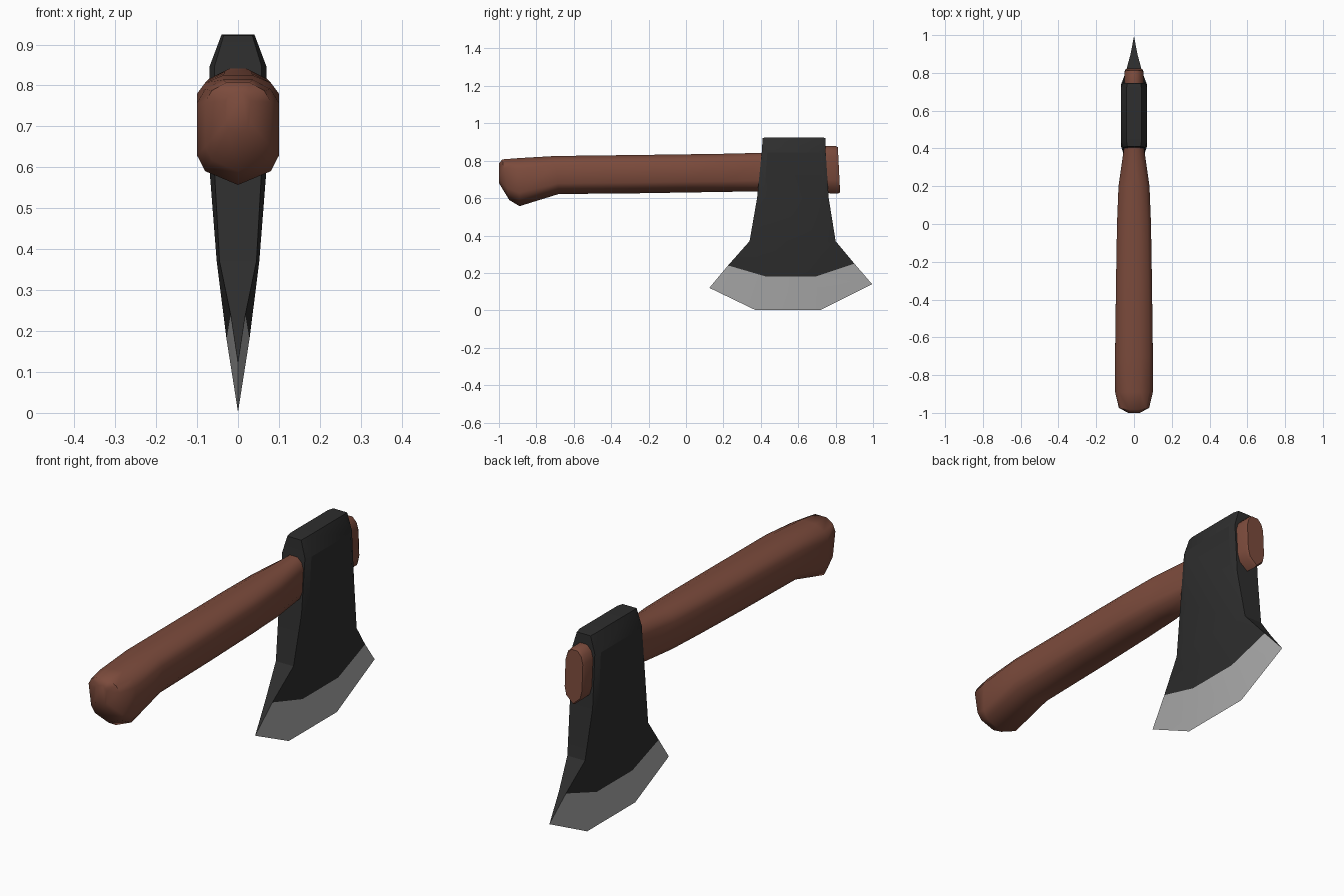
import bpy, bmesh
from math import radians
from mathutils import Vector

if "Cube" in bpy.data.objects:
    bpy.data.objects.remove(bpy.data.objects["Cube"])


def material(name, rgb):
    m = bpy.data.materials.new(name)
    m.diffuse_color = (*rgb, 1)
    m.use_nodes = True
    m.node_tree.nodes["Principled BSDF"].inputs["Base Color"].default_value = m.diffuse_color
    return m


def finish(bm, name, mats, angle):
    bmesh.ops.remove_doubles(bm, verts=bm.verts, dist=0.0005)
    bmesh.ops.recalc_face_normals(bm, faces=bm.faces)
    me = bpy.data.meshes.new(name)
    bm.to_mesh(me)
    bm.free()
    for m in mats:
        me.materials.append(m)
    me.shade_smooth()
    me.set_sharp_from_angle(angle=radians(angle))
    ob = bpy.data.objects.new(name, me)
    bpy.context.collection.objects.link(ob)


wood = material("wood", (0.20, 0.07, 0.045))
iron = material("dark_iron", (0.027, 0.027, 0.027))
steel = material("steel", (0.42, 0.42, 0.42))

# Handle: cross-section (width fraction, height fraction) lofted along y
half = [(0.8, 0.13), (1, 0.28), (1, 0.78), (0.8, 0.91), (0.36, 1)]
section = [(0, 0)] + half + [(-w, t) for w, t in reversed(half)]
# top y, top z, bottom y, bottom z, half width
stations = [
    (-1.0, 0.785, -1.0, 0.68, 0.03),
    (-0.982, 0.807, -0.945, 0.59, 0.08),
    (-0.89, 0.814, -0.89, 0.557, 0.1),
    (-0.70, 0.825, -0.68, 0.622, 0.1),
    (-0.30, 0.83, -0.30, 0.625, 0.095),
    (0.0, 0.834, 0.0, 0.63, 0.09),
    (0.20, 0.837, 0.20, 0.633, 0.082),
    (0.41, 0.842, 0.41, 0.637, 0.052),
    (0.72, 0.878, 0.72, 0.628, 0.05),
    (0.80, 0.878, 0.81, 0.624, 0.05),
    (0.812, 0.872, 0.824, 0.63, 0.044),
]
bm = bmesh.new()
rings = []
for ty, tz, by, bz, w in stations:
    top, bot = Vector((0, ty, tz)), Vector((0, by, bz))
    rings.append([bm.verts.new(bot.lerp(top, t) + Vector((u * w, 0, 0)))
                  for u, t in section])
n = len(section)
for a, b in zip(rings, rings[1:]):
    for i in range(n):
        j = (i + 1) % n
        bm.faces.new((a[i], a[j], b[j], b[i]))
bm.faces.new(rings[0])
bm.faces.new(rings[-1])
finish(bm, "handle", [wood], 50)

# Axe head: rows of (y, z, half thickness), from poll down to cutting edge
rows = [
    [(0.41, 0.922, 0.035), (0.44, 0.925, 0.04), (0.715, 0.925, 0.04), (0.745, 0.922, 0.035)],
    [(0.405, 0.845, 0.058), (0.435, 0.845, 0.07), (0.72, 0.845, 0.07), (0.747, 0.845, 0.058)],
    [(0.38, 0.60, 0.058), (0.415, 0.60, 0.07), (0.735, 0.60, 0.07), (0.763, 0.60, 0.058)],
    [(0.34, 0.37, 0.045), (0.39, 0.37, 0.052), (0.75, 0.37, 0.052), (0.80, 0.37, 0.045)],
    [(0.225, 0.24, 0.018), (0.43, 0.18, 0.028), (0.69, 0.18, 0.028), (0.90, 0.25, 0.018)],
    [(0.125, 0.12, 0), (0.37, 0.002, 0), (0.72, 0.002, 0), (0.995, 0.14, 0)],
]
bm = bmesh.new()
sides = [[[bm.verts.new((s * x, y, z)) for y, z, x in r] for r in rows] for s in (1, -1)]
R, L = sides
last = len(rows) - 1
for i in range(last):
    for g in sides:
        for c in range(3):
            f = bm.faces.new((g[i][c], g[i][c + 1], g[i + 1][c + 1], g[i + 1][c]))
            f.material_index = int(i == last - 1)      # ground steel bevel
    for c in (0, 3):                                   # front and back ends
        bm.faces.new((R[i][c], L[i][c], L[i + 1][c], R[i + 1][c]))
for c in range(3):                                     # poll top
    bm.faces.new((R[0][c], R[0][c + 1], L[0][c + 1], L[0][c]))
finish(bm, "axe_head", [iron, steel], 20)
